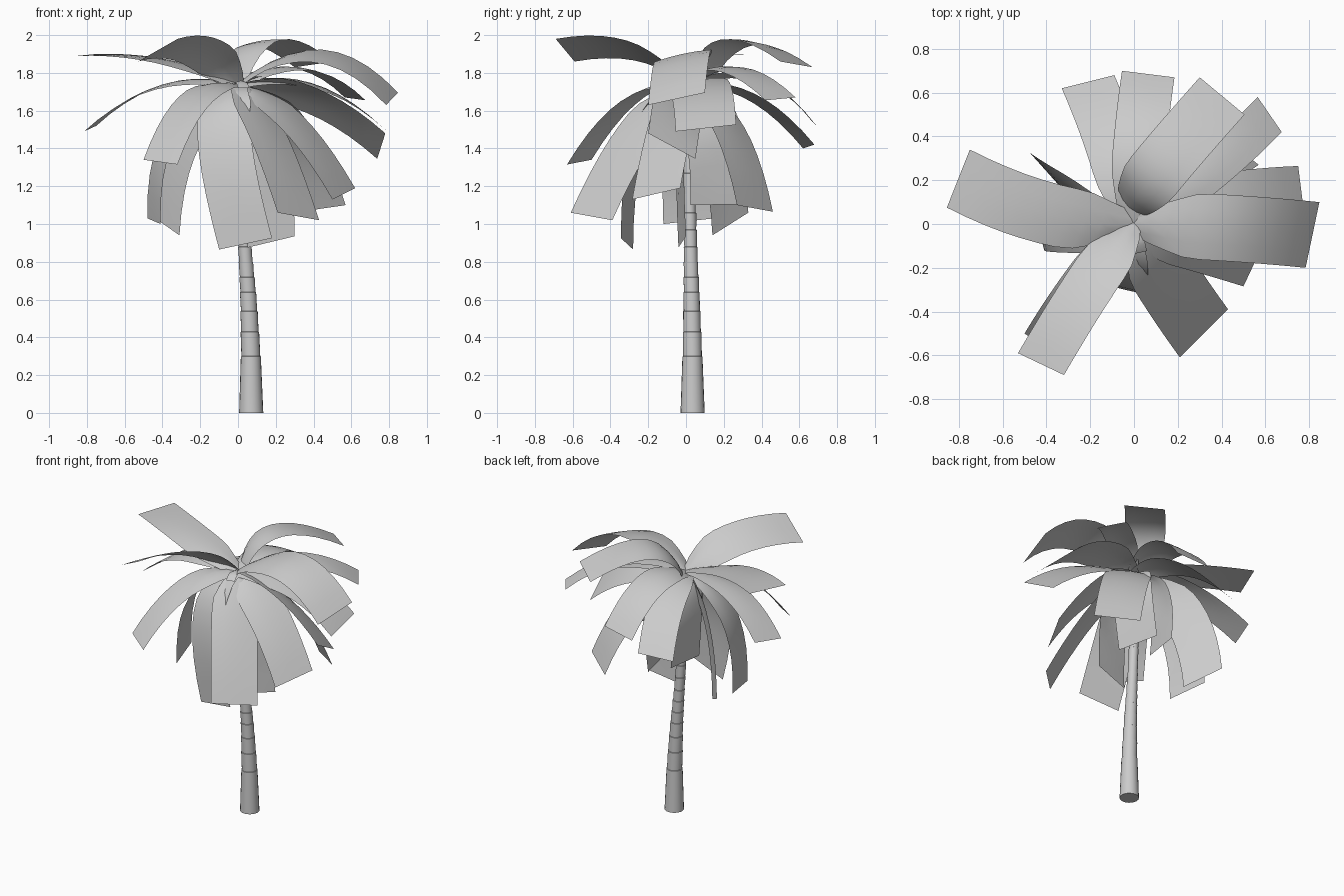
import bpy, bmesh, math
from mathutils import Vector as V

if "Cube" in bpy.data.objects:
    bpy.data.objects.remove(bpy.data.objects["Cube"])


def make_object(name, bm, angle=40):
    me = bpy.data.meshes.new(name)
    bm.to_mesh(me)
    bm.free()
    ob = bpy.data.objects.new(name, me)
    bpy.context.collection.objects.link(ob)
    bpy.ops.object.select_all(action='DESELECT')
    ob.select_set(True)
    bpy.context.view_layer.objects.active = ob
    bpy.ops.object.shade_smooth_by_angle(angle=math.radians(angle))
    return ob


def bend(a, b, c, t):
    return a * (1 - t) ** 2 + b * 2 * t * (1 - t) + c * t * t


# Trunk: leaning stack of slightly flared segments
def trunk():
    bm = bmesh.new()
    sides = 20
    levels = [0, .30, .43, .54, .64, .72, .80, .88, .97, 1.06, 1.16, 1.27, 1.39, 1.53, 1.73]
    # height, centre x, centre y, radius
    path = [(0, .07, .035, .064), (.30, .068, .034, .050), (.60, .056, .030, .041),
            (.88, .036, .024, .033), (1.3, .010, .016, .028), (1.73, -.008, .01, .025)]

    def ring(z, flare):
        for a, b in zip(path, path[1:]):
            if z <= b[0]:
                t = (z - a[0]) / (b[0] - a[0])
                x, y, r = (a[k] + (b[k] - a[k]) * t for k in (1, 2, 3))
                break
        r += flare
        return [bm.verts.new((x + r * math.cos(2 * math.pi * i / sides),
                              y + r * math.sin(2 * math.pi * i / sides), z))
                for i in range(sides)]

    rings = []
    for lo, hi in zip(levels, levels[1:]):
        rings.append(ring(lo, 0))
        rings.append(ring(hi - .002, .003))
    for a, b in zip(rings, rings[1:]):
        for i in range(sides):
            j = (i + 1) % sides
            bm.faces.new((a[i], a[j], b[j], b[i]))
    bm.faces.new(rings[0][::-1])
    bm.faces.new(rings[-1])
    make_object("trunk", bm)


# Frond: ribbon from the crown over a control point to two tip corners
def frond(name, left, right, ctrl, base=(0, 0, 1.72), rows=10, cols=4, root=.3):
    left, right, ctrl, base = V(left), V(right), V(ctrl), V(base)
    tip, across = (left + right) / 2, right - left
    bm = bmesh.new()
    grid = []
    for r in range(rows + 1):
        t = r / rows
        p = bend(base, ctrl, tip, t)
        tangent = (ctrl - base) * (1 - t) + (tip - ctrl) * t
        normal = across.cross(tangent).normalized()
        if normal.z < 0:
            normal = -normal
        width = root + (1 - root) * min(1, t / .33) ** .8
        row = []
        for c in range(cols + 1):
            u = c / cols - .5
            arch = .02 * (1 - 4 * u * u) * (1 - t)
            row.append(bm.verts.new(p + across * u * width + normal * arch))
        grid.append(row)
    for a, b in zip(grid, grid[1:]):
        for c in range(cols):
            bm.faces.new((a[c], a[c + 1], b[c + 1], b[c]))
    make_object(name, bm, 60)


trunk()

# Upper fronds, spreading outward
frond("upper_frond_left", (-.855, .075, 1.89), (-.75, .34, 1.90), (-.38, -.01, 1.91))
frond("upper_frond_front_left", (-.53, -.59, 1.86), (-.32, -.69, 1.98), (-.17, -.20, 2.0))
frond("upper_frond_right", (.847, .10, 1.695), (.784, -.20, 1.63), (.42, -.01, 2.09))
frond("upper_frond_back_right", (.30, .67, 1.83), (.505, .50, 1.86), (.06, .20, 2.12), (-.01, .09, 1.76), root=.6)
frond("upper_frond_far_right", (.565, .58, 1.67), (.675, .42, 1.655), (.33, .20, 1.95))

# Middle fronds, arching over
frond("middle_frond_back", (-.055, .70, 1.51), (.185, .67, 1.54), (.02, .38, 1.92), root=.5)
frond("middle_frond_back_left", (-.33, .62, 1.40), (-.09, .68, 1.42), (-.07, .33, 1.80), root=.5)
frond("middle_frond_left", (-.815, .07, 1.49), (-.75, .28, 1.52), (-.42, .03, 1.84))
frond("middle_frond_front_left", (-.50, -.50, 1.34), (-.32, -.63, 1.315), (-.24, -.28, 1.80))
frond("middle_frond_right", (.75, .265, 1.525), (.79, -.055, 1.49), (.40, .09, 1.85))
frond("middle_frond_front_right", (.737, .05, 1.345), (.78, -.20, 1.48), (.38, -.03, 1.75))

# Lower fronds, drooping beside the trunk
frond("lower_frond_front_right", (.43, -.39, 1.02), (.21, -.61, 1.06), (.13, -.24, 1.62))
frond("lower_frond_right_front", (.50, -.285, 1.13), (.62, -.03, 1.19), (.28, -.07, 1.65))
frond("lower_frond_front", (-.10, -.28, .865), (.18, -.345, .925), (-.17, -.31, 1.68))
frond("lower_frond_inner", (.05, -.04, .875), (.30, 0, .935), (.17, -.05, 1.55))
frond("lower_frond_left", (-.48, .15, 1.03), (-.41, -.12, 1.0), (-.46, 0, 1.66))
frond("lower_frond_left_back", (-.48, .33, 1.06), (-.31, .14, .94), (-.36, .20, 1.62))
frond("lower_frond_right", (.15, .025, 1.10), (.076, .327, 1.105), (.20, .18, 1.65))
frond("lower_frond_right_back", (.33, .46, 1.065), (.57, .27, 1.10), (.27, .25, 1.65))
frond("lower_frond_back", (-.12, .02, 1.16), (-.08, .29, 1.16), (-.15, .17, 1.65))

# Small young leaves at the crown
for i, (x, y, z) in enumerate([(.10, -.10, 1.56), (.12, -.05, 1.78), (.03, -.13, 1.72)]):
    side = V((-y, x, 0)).normalized() * .03
    end = V((x, y, z))
    frond(f"crown_leaf_{i + 1}", end - side, end + side, (x * .5, y * .5, 1.78), rows=4, cols=2)
